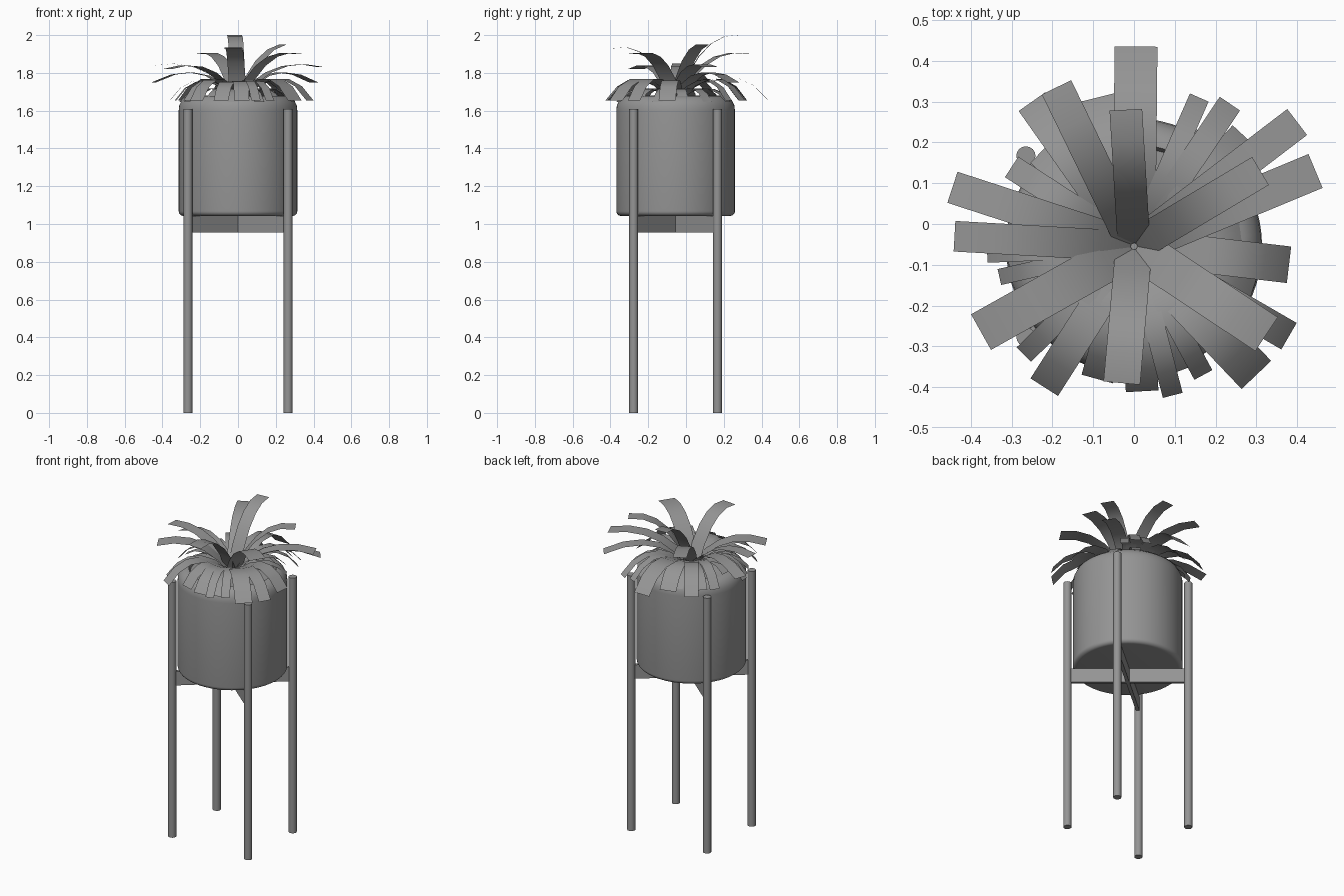
import bpy, bmesh, math
from mathutils import Vector

cube = bpy.data.objects.get("Cube")
if cube:
    bpy.data.objects.remove(cube)

grey = bpy.data.materials.new("mid grey")
grey.use_nodes = True
grey.diffuse_color = (0.3, 0.3, 0.3, 1)
grey.node_tree.nodes["Principled BSDF"].inputs["Base Color"].default_value = (0.3, 0.3, 0.3, 1)

CY = -0.055          # centre line of pot and stand
LEG_X, LEG_Y = 0.265, 0.222


def finish(name, bm, smooth=True):
    bmesh.ops.recalc_face_normals(bm, faces=bm.faces)
    mesh = bpy.data.meshes.new(name)
    bm.to_mesh(mesh)
    bm.free()
    mesh.materials.append(grey)
    obj = bpy.data.objects.new(name, mesh)
    bpy.context.collection.objects.link(obj)
    if smooth:
        bpy.ops.object.select_all(action='DESELECT')
        obj.select_set(True)
        bpy.context.view_layer.objects.active = obj
        bpy.ops.object.shade_smooth_by_angle(angle=math.radians(40))
    return obj


def lathe(name, profile, steps=64):
    bm = bmesh.new()
    verts = [bm.verts.new((r, 0, z)) for r, z in profile]
    edges = [bm.edges.new(pair) for pair in zip(verts, verts[1:])]
    bmesh.ops.spin(bm, geom=verts + edges, cent=(0, 0, 0), axis=(0, 0, 1),
                   angle=math.tau, steps=steps)
    bmesh.ops.remove_doubles(bm, verts=bm.verts, dist=0.0005)
    obj = finish(name, bm)
    obj.location.y = CY
    return obj


# Pot with rounded base, sloping shoulder and a filled top
base_curve = [(0.289 + 0.025 * math.sin(a), 1.068 - 0.025 * math.cos(a))
              for a in (math.radians(15 * i) for i in range(7))]
lathe("pot", [(0, 1.043)] + base_curve
      + [(0.314, 1.6), (0.311, 1.628), (0.298, 1.655), (0.272, 1.677),
         (0.25, 1.68), (0.24, 1.65)])
lathe("soil", [(0.242, 1.655), (0, 1.655)])

# Four round legs
for side, sx in (("left", 1), ("right", -1)):
    for end, sy in (("front", -1), ("back", 1)):
        bm = bmesh.new()
        bmesh.ops.create_cone(bm, cap_ends=True, segments=16, radius1=0.0235,
                              radius2=0.0235, depth=1.61)
        leg = finish(f"{end}_{side}_leg", bm)
        leg.location = (sx * LEG_X, CY + sy * LEG_Y, 0.805)

# Crossed support slats under the pot
for name, s in (("cross_slat_a", 1), ("cross_slat_b", -1)):
    bm = bmesh.new()
    bmesh.ops.create_cube(bm, size=1)
    bmesh.ops.scale(bm, verts=bm.verts, vec=(2 * math.hypot(LEG_X, LEG_Y), 0.02, 0.088))
    slat = finish(name, bm, smooth=False)
    slat.location = (0, CY, 0.998)
    slat.rotation_euler.z = s * math.atan2(LEG_Y, LEG_X)


# Strap leaves: each is a flat ribbon along an arched curve
def leaf(bm, x, y, z, width, bend, rise, segments=5):
    out = Vector((x, y - CY, 0)).normalized()
    base = Vector((0, CY, 1.66)) + out * 0.008
    tip = Vector((x, y, z))
    mid = base.lerp(tip, bend)
    mid.z = z + rise
    side = Vector((-out.y, out.x, 0)) * width / 2
    rows = []
    for i in range(segments + 1):
        t = i / segments
        p = base * (1 - t) ** 2 + mid * 2 * t * (1 - t) + tip * t * t
        rows.append([bm.verts.new(p + side), bm.verts.new(p - side)])
    for a, b in zip(rows, rows[1:]):
        bm.faces.new((a[0], a[1], b[1], b[0]))


# Tall leaves: tip x, y, z, width and arch height
tall = [(-.02, .28, 2, .08, .02), (.4, .25, 1.75, .08, .14),
        (.31, .13, 1.95, .08, .04), (.445, .13, 1.83, .09, .07), (-.19, .335, 1.9, .08, .05),
        (-.445, .09, 1.75, .08, .14), (-.44, -.03, 1.84, .075, .05),
        (-.375, -.265, 1.82, .1, .08), (-.03, -.39, 1.93, .09, .05),
        (.325, -.27, 1.9, .1, .05)]
# Drooping leaves: tip x, y and width
droop = [(.005, .435, .105), (-.25, .3, .08), (-.22, -.4, .08), (.3, -.37, .1),
         (.38, -.275, .075), (.38, -.1, .09), (.17, -.37, .05), (.095, -.42, .05),
         (.02, -.41, .08), (-.33, -.13, .04), (-.27, -.32, .05), (-.3, .14, .06),
         (.235, .295, .06), (.16, .31, .05), (.26, .225, .05), (-.09, .31, .1),
         (-.36, -.07, .05), (-.09, -.38, .08)]
bm = bmesh.new()
for x, y, z, w, rise in tall:
    leaf(bm, x, y, z, w, 0.4, rise)
finish("tall_leaves", bm)

# Longer drooping leaves arch a little higher than the shorter ones
bm = bmesh.new()
for x, y, w in droop:
    reach = math.hypot(x, y - CY)
    leaf(bm, x, y, 1.655, w, 0.62, 0.1 + 0.3 * reach)
finish("drooping_leaves", bm)

# Short leaves lying over the shoulder of the pot
bm = bmesh.new()
for i in range(14):
    a = math.tau * (i + 0.3) / 14
    r = 0.295 + 0.015 * (i % 3)
    leaf(bm, r * math.cos(a), CY + r * math.sin(a), 1.645, 0.055, 0.65, 0.14)
finish("short_leaves", bm)
